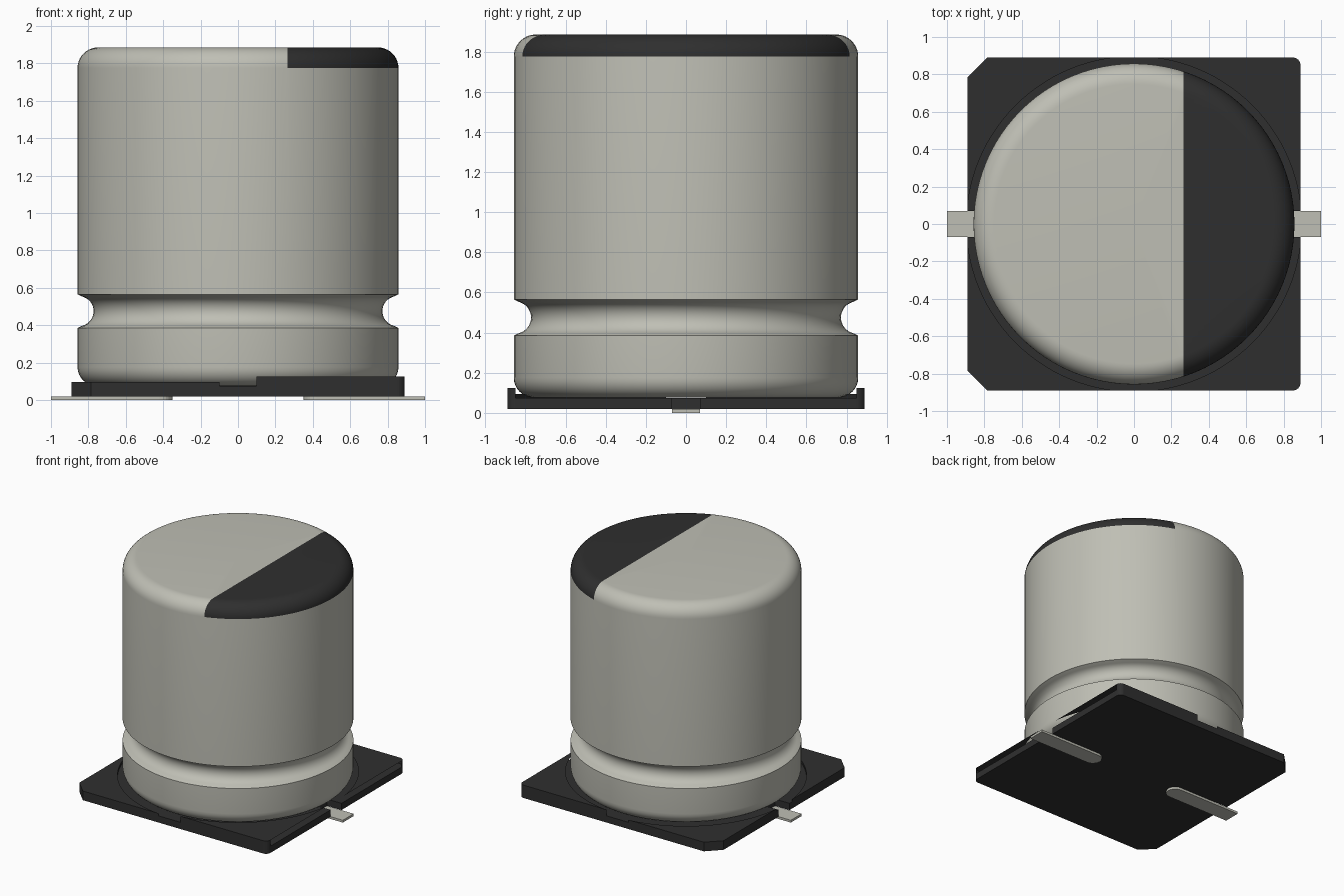
import bpy, bmesh, math
from mathutils import Vector

cube = bpy.data.objects.get("Cube")
if cube:
    bpy.data.objects.remove(cube, do_unlink=True)


def material(name, rgb):
    m = bpy.data.materials.new(name)
    m.use_nodes = True
    m.diffuse_color = (*rgb, 1)
    m.node_tree.nodes["Principled BSDF"].inputs["Base Color"].default_value = (*rgb, 1)
    return m


METAL = material("pale_metal", (0.52, 0.52, 0.46))
BLACK = material("black_plastic", (0.028, 0.028, 0.028))


def finish(bm, name, mats, smooth=False):
    mesh = bpy.data.meshes.new(name)
    bm.to_mesh(mesh)
    bm.free()
    ob = bpy.data.objects.new(name, mesh)
    bpy.context.collection.objects.link(ob)
    for m in mats:
        mesh.materials.append(m)
    if smooth:
        bpy.ops.object.select_all(action='DESELECT')
        ob.select_set(True)
        bpy.context.view_layer.objects.active = ob
        bpy.ops.object.shade_smooth_by_angle(angle=math.radians(35))
    return ob


def arc(cx, cy, r, a0, a1, n):
    """Points on an arc, angles in degrees."""
    angles = [math.radians(a0 + (a1 - a0) * i / n) for i in range(n + 1)]
    return [(cx + r * math.cos(a), cy + r * math.sin(a)) for a in angles]


def prism(points, z0, z1):
    """Extruded flat outline as a bmesh."""
    bm = bmesh.new()
    face = bm.faces.new([bm.verts.new((x, y, z0)) for x, y in points])
    ext = bmesh.ops.extrude_face_region(bm, geom=[face])
    top = [v for v in ext["geom"] if isinstance(v, bmesh.types.BMVert)]
    bmesh.ops.translate(bm, verts=top, vec=(0, 0, z1 - z0))
    bmesh.ops.recalc_face_normals(bm, faces=bm.faces)
    return bm


# Can: lathed profile with rounded ends and a crimped groove
R, FLOOR, TOP, FIL = 0.858, 0.075, 1.885, 0.11
profile = [(0, FLOOR + 0.001)]
profile += arc(R - 0.1, FLOOR + 0.101, 0.1, -90, 0, 8)
profile += [(R, 0.385), (0.835, 0.396)]
profile += arc(0.852, 0.475, 0.08, 250, 110, 14)
profile += [(0.835, 0.554), (R, 0.565)]
profile += arc(R - FIL, TOP - FIL, FIL, 0, 90, 10)
profile += [(0, TOP)]

bm = bmesh.new()
verts = [bm.verts.new((r, 0, z)) for r, z in profile]
edges = [bm.edges.new(pair) for pair in zip(verts, verts[1:])]
bmesh.ops.spin(bm, geom=verts + edges, cent=(0, 0, 0), axis=(0, 0, 1),
               angle=math.tau, steps=96)
bmesh.ops.remove_doubles(bm, verts=bm.verts, dist=1e-4)
bmesh.ops.recalc_face_normals(bm, faces=bm.faces)

# Dark polarity mark on the top, cut along a straight line
STRIPE = 0.265
cap = [f for f in bm.faces if f.calc_center_median().z > TOP - FIL]
geom = set(cap) | {e for f in cap for e in f.edges} | {v for f in cap for v in f.verts}
bmesh.ops.bisect_plane(bm, geom=list(geom), plane_co=(STRIPE, 0, 0), plane_no=(1, 0, 0))
for f in bm.faces:
    c = f.calc_center_median()
    f.material_index = int(c.z > TOP - FIL and c.x > STRIPE)
finish(bm, "can", [METAL, BLACK], smooth=True)

# Base plate: chamfered on the right, rounded on the left, slotted for the leads
H, CH, RND, SLOT, LEAD = 0.89, 0.105, 0.04, 0.76, 0.07
chamfer = [(-H + CH, H), (-H, H - CH)]
rounded = arc(H - RND, H - RND, RND, 0, 90, 6)
half = [(SLOT, LEAD), (H, LEAD)] + rounded + chamfer + [(-H, LEAD), (-SLOT, LEAD)]
outline = half + [(x, -y) for x, y in reversed(half)]
finish(prism(outline, 0.02, FLOOR), "base_plate", [BLACK])

# Raised corners around the circular seat
NOTCH = 0.1
seat_r = math.hypot(H, NOTCH)
a = math.degrees(math.atan2(NOTCH, H))


def corner(name, sx, sy, outer, height):
    inner = arc(0, 0, seat_r, 90 - a, a, 24)
    pts = inner + outer
    bm = prism([(sx * x, sy * y) for x, y in pts], FLOOR, height)
    if sx > 0:
        # the tall corners are open toward the seat and the side
        open_faces = []
        for f in bm.faces:
            c = f.calc_center_median()
            on_seat = math.hypot(c.x, c.y) < seat_r + 1e-3
            if abs(f.normal.z) < 0.1 and (on_seat or f.normal.x > 0.999):
                open_faces.append(f)
        bmesh.ops.delete(bm, geom=open_faces, context='FACES')
    finish(bm, name, [BLACK])


mirrored_chamfer = [(-x, y) for x, y in reversed(chamfer)]
for sy, side in ((-1, "front"), (1, "back")):
    corner(side + "_left_corner", 1, sy, rounded, 0.125)
    corner(side + "_right_corner", -1, sy, mirrored_chamfer, 0.095)

# Flat leads with rounded inner ends
lead = [(1, -LEAD), (1, LEAD)] + arc(0.35 + LEAD, 0, LEAD, 90, 270, 12)
for s, side in ((1, "left"), (-1, "right")):
    finish(prism([(s * x, y) for x, y in lead], 0, 0.019), side + "_lead", [METAL])
